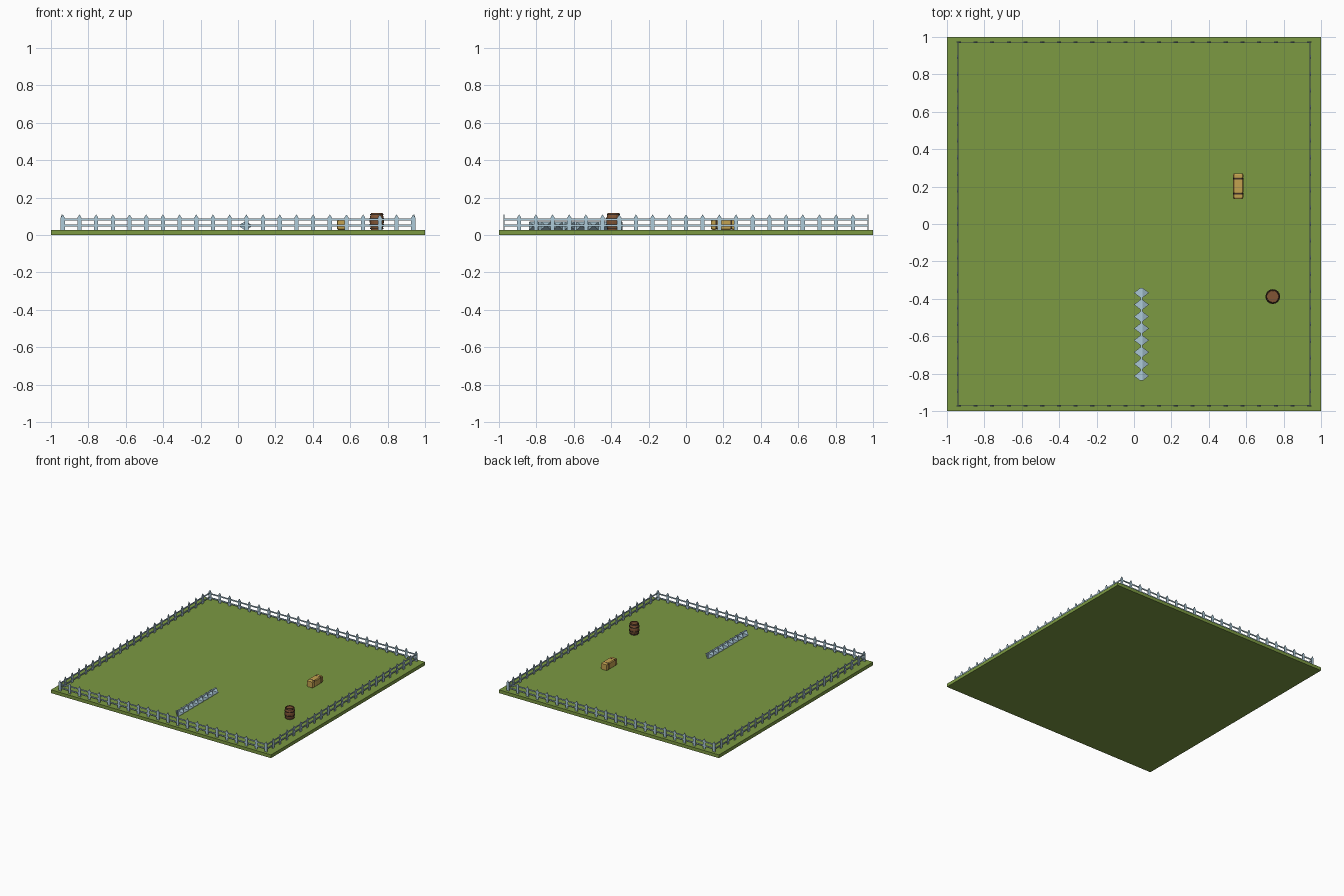
import bpy, bmesh, math
from mathutils import Matrix, Vector

if "Cube" in bpy.data.objects:
    bpy.data.objects.remove(bpy.data.objects["Cube"])


def material(name, rgb):
    m = bpy.data.materials.new(name)
    m.diffuse_color = (*rgb, 1)
    m.use_nodes = True
    m.node_tree.nodes["Principled BSDF"].inputs["Base Color"].default_value = m.diffuse_color
    return m


GRASS = material("grass", (0.20, 0.32, 0.055))
STEEL = material("pale_steel", (0.42, 0.60, 0.70))
WOOD = material("barrel_wood", (0.22, 0.09, 0.035))
DARK = material("dark_band", (0.05, 0.03, 0.02))
STRAW = material("straw", (0.55, 0.36, 0.08))
TOP = 0.027  # ground surface


def finish(name, bm, mat):
    bmesh.ops.recalc_face_normals(bm, faces=bm.faces)
    me = bpy.data.meshes.new(name)
    bm.to_mesh(me)
    bm.free()
    me.materials.append(mat)
    ob = bpy.data.objects.new(name, me)
    bpy.context.collection.objects.link(ob)
    return ob


def add_box(bm, c, s):
    bmesh.ops.create_cube(bm, size=1, matrix=Matrix.Translation(c) @ Matrix.Diagonal((*s, 1)))


def add_prism(bm, pts, thick, mat):
    """Extrude an (x, z) outline along y, centred, then place it with mat."""
    f = bm.faces.new([bm.verts.new(mat @ Vector((x, -thick / 2, z))) for x, z in pts])
    r = bmesh.ops.extrude_face_region(bm, geom=[f])
    vs = [v for v in r["geom"] if isinstance(v, bmesh.types.BMVert)]
    bmesh.ops.translate(bm, verts=vs, vec=mat.to_3x3() @ Vector((0, thick, 0)))


# ground slab
bm = bmesh.new()
add_box(bm, (0, 0, TOP / 2), (2, 2, TOP))
finish("ground", bm, GRASS)

# picket fence on all four sides
PICKET = [(-.011, TOP), (.011, TOP), (.011, .092), (0, .11), (-.011, .092)]


def fence(name, angle, dist, half, count, first):
    rot = Matrix.Rotation(angle, 4, 'Z')
    bm = bmesh.new()
    for i in range(count):
        x = first - 2 * first * i / (count - 1)
        add_prism(bm, PICKET, .005, rot @ Matrix.Translation((x, -dist - .002, 0)))
    for z in (.05, .083):
        rail = [(-half, z - .005), (half, z - .005), (half, z + .005), (-half, z + .005)]
        add_prism(bm, rail, .005, rot @ Matrix.Translation((0, -dist + .003, 0)))
    finish(name, bm, STEEL)


fence("front_fence", 0, .972, .943, 22, .937)
fence("right_fence", math.pi / 2, .943, .972, 21, .892)
fence("back_fence", math.pi, .972, .943, 22, .937)
fence("left_fence", -math.pi / 2, .943, .972, 21, .892)

# spiked barrier: thin wall with pyramid spikes on both faces
bm = bmesh.new()
cx, cy, pitch = .04, -.59, .0635
add_box(bm, (cx, cy, (TOP + .073) / 2), (.012, 8 * pitch - .012, .073 - TOP))
for i in range(8):
    y = cy + (i - 3.5) * pitch
    for s in (-1, 1):
        base = [bm.verts.new((cx + s * .005, y + a * .027, z))
                for a, z in ((-1, TOP), (1, TOP), (1, .07), (-1, .07))]
        tip = bm.verts.new((cx + s * .04, y, .05))
        bm.faces.new(base)
        for k in range(4):
            bm.faces.new((base[k], base[(k + 1) % 4], tip))
finish("spiked_barrier", bm, STEEL)


def lathe(name, profile, loc, mat, n=16):
    bm = bmesh.new()
    vs = [bm.verts.new((r, 0, z)) for r, z in profile]
    es = [bm.edges.new(p) for p in zip(vs, vs[1:])]
    bmesh.ops.spin(bm, geom=vs + es, cent=(0, 0, 0), axis=(0, 0, 1),
                   angle=2 * math.pi, steps=n)
    bmesh.ops.remove_doubles(bm, verts=bm.verts, dist=1e-5)
    ob = finish(name, bm, mat)
    ob.location = loc
    return ob


# barrel with recessed lid and hoops
at = (.742, -.388, TOP)
lathe("barrel", [(0, 0), (.031, 0), (.036, .022), (.038, .045), (.036, .068),
                 (.031, .091), (.027, .091), (.027, .085), (0, .085)], at, WOOD)
for i, (z, r) in enumerate(((.008, .035), (.029, .0395), (.061, .0395), (.082, .035))):
    d = .003
    lathe(f"barrel_hoop_{i}", [(r - .008, z - d), (r, z - d), (r, z + d),
                               (r - .008, z + d), (r - .008, z - d)], at, DARK)

# straw bale: pinched in under two straps
bx, by, h = .557, .203, .056


def ring_body(name, stations, mat):
    bm = bmesh.new()
    rings = []
    for y, k in stations:
        w, t, c = .028 * k, h / 2 * k, .006
        pts = [(w, -t + c), (w, t - c), (w - c, t), (-w + c, t),
               (-w, t - c), (-w, -t + c), (-w + c, -t), (w - c, -t)]
        rings.append([bm.verts.new((bx + x, by + y, TOP + h / 2 + z)) for x, z in pts])
    for a, b in zip(rings, rings[1:]):
        for k in range(8):
            bm.faces.new((a[k], a[(k + 1) % 8], b[(k + 1) % 8], b[k]))
    bm.faces.new(rings[0])
    bm.faces.new(rings[-1])
    finish(name, bm, mat)


ring_body("straw_bale", [(-.068, .85), (-.06, 1), (-.046, 1), (-.04, .88), (-.034, 1),
                         (.034, 1), (.04, .88), (.046, 1), (.06, 1), (.068, .85)], STRAW)
for i, y in enumerate((-.04, .04)):
    ring_body(f"bale_strap_{i}", [(y - .004, .97), (y + .004, .97)], DARK)
